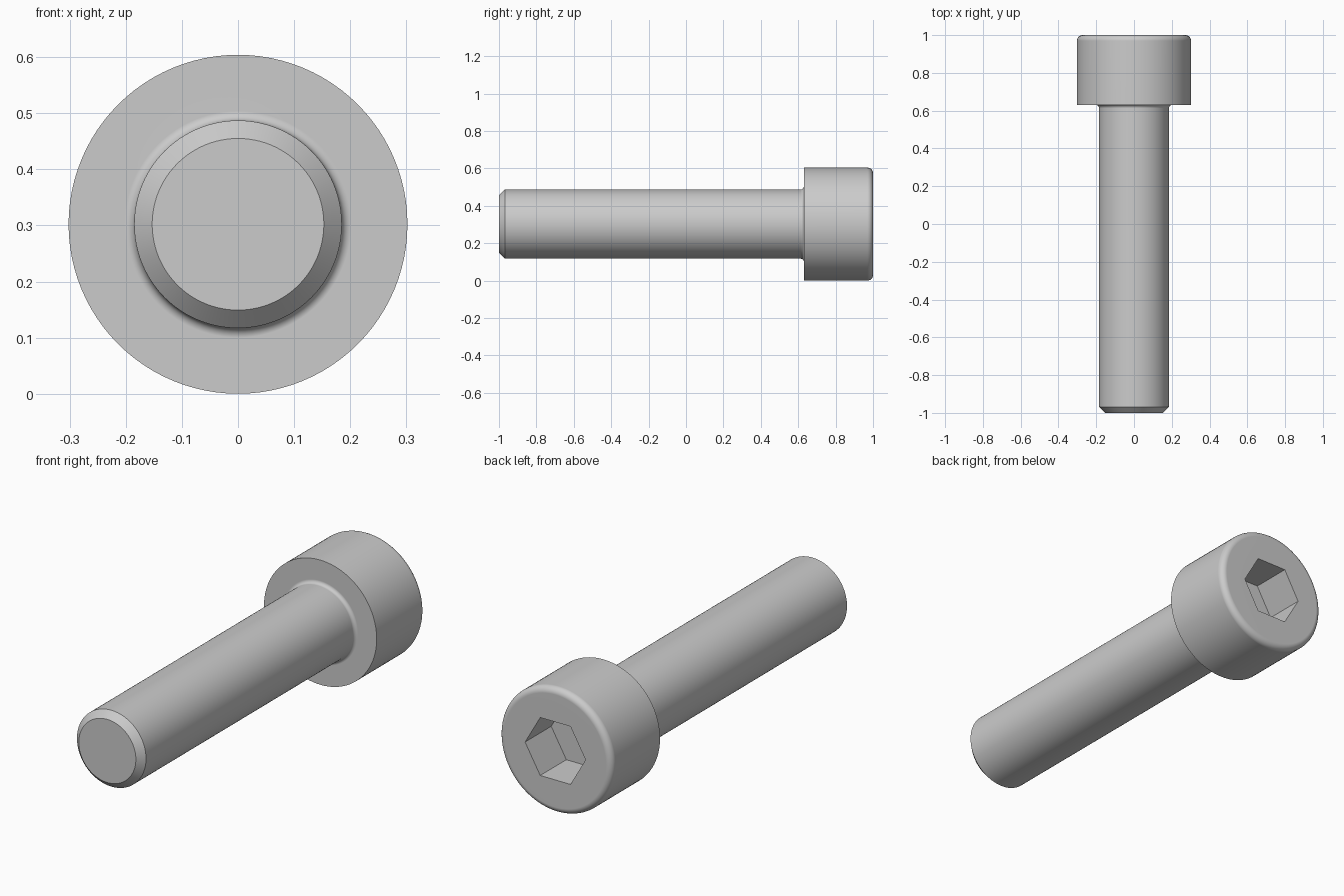
import bpy, bmesh
from math import sin, cos, pi

cube = bpy.data.objects.get("Cube")
if cube:
    bpy.data.objects.remove(cube, do_unlink=True)

SEGMENTS = 96
HEAD_R, SHANK_R = 0.302, 0.185
HEAD_START, END = 0.63, 1.0
CHAMFER, FILLET, ROUND = 0.032, 0.017, 0.03
SOCKET_R, SOCKET_DEPTH = 0.162, 0.2
AXIS_Z = HEAD_R


def arc(r, y, radius, start, stop, steps=8):
    """Points of a circular arc in the (radius, y) profile plane."""
    angles = [start + (stop - start) * i / steps for i in range(steps + 1)]
    return [(r + radius * cos(a), y + radius * sin(a)) for a in angles]


def round_ring(bm, r, y):
    angles = [2 * pi * i / SEGMENTS for i in range(SEGMENTS)]
    return [bm.verts.new((r * cos(a), y, AXIS_Z + r * sin(a))) for a in angles]


def hex_ring(bm, r, y):
    """Ring following a hexagon with corners on the x axis."""
    ring = []
    for i in range(SEGMENTS):
        a = 2 * pi * i / SEGMENTS
        d = r * cos(pi / 6) / cos(a % (pi / 3) - pi / 6)
        ring.append(bm.verts.new((d * cos(a), y, AXIS_Z + d * sin(a))))
    return ring


# Outer profile: chamfered tip, shank, neck fillet, head, rounded rim
profile = [(SHANK_R - CHAMFER, -END), (SHANK_R, -END + CHAMFER)]
profile += arc(SHANK_R + FILLET, HEAD_START - FILLET, FILLET, pi, pi / 2)
profile += [(HEAD_R, HEAD_START)]
profile += arc(HEAD_R - ROUND, END - ROUND, ROUND, 0, pi / 2)

bm = bmesh.new()
rings = [round_ring(bm, r, y) for r, y in profile]

# Hexagonal socket sunk into the head
rings += [hex_ring(bm, SOCKET_R, y) for y in (END, END - SOCKET_DEPTH)]

# Skin the rings and cap the tip and the socket floor
for a, b in zip(rings, rings[1:]):
    for i in range(SEGMENTS):
        j = (i + 1) % SEGMENTS
        bm.faces.new((a[i], a[j], b[j], b[i]))
bm.faces.new(rings[0])
bm.faces.new(rings[-1])
bmesh.ops.recalc_face_normals(bm, faces=bm.faces)

mesh = bpy.data.meshes.new("socket_head_bolt")
bm.to_mesh(mesh)
bm.free()
bolt = bpy.data.objects.new("socket_head_bolt", mesh)
bpy.context.collection.objects.link(bolt)

# Plain grey steel
steel = bpy.data.materials.new("grey_steel")
steel.use_nodes = True
colour = (0.6, 0.6, 0.6, 1)
steel.diffuse_color = colour
steel.node_tree.nodes["Principled BSDF"].inputs["Base Color"].default_value = colour
mesh.materials.append(steel)

# Smooth round surfaces, crisp edges, flat end faces
bpy.ops.object.select_all(action="DESELECT")
bolt.select_set(True)
bpy.context.view_layer.objects.active = bolt
bpy.ops.object.shade_smooth_by_angle(angle=pi / 6)
weighted = bolt.modifiers.new("flat_end_normals", "WEIGHTED_NORMAL")
weighted.keep_sharp = True
